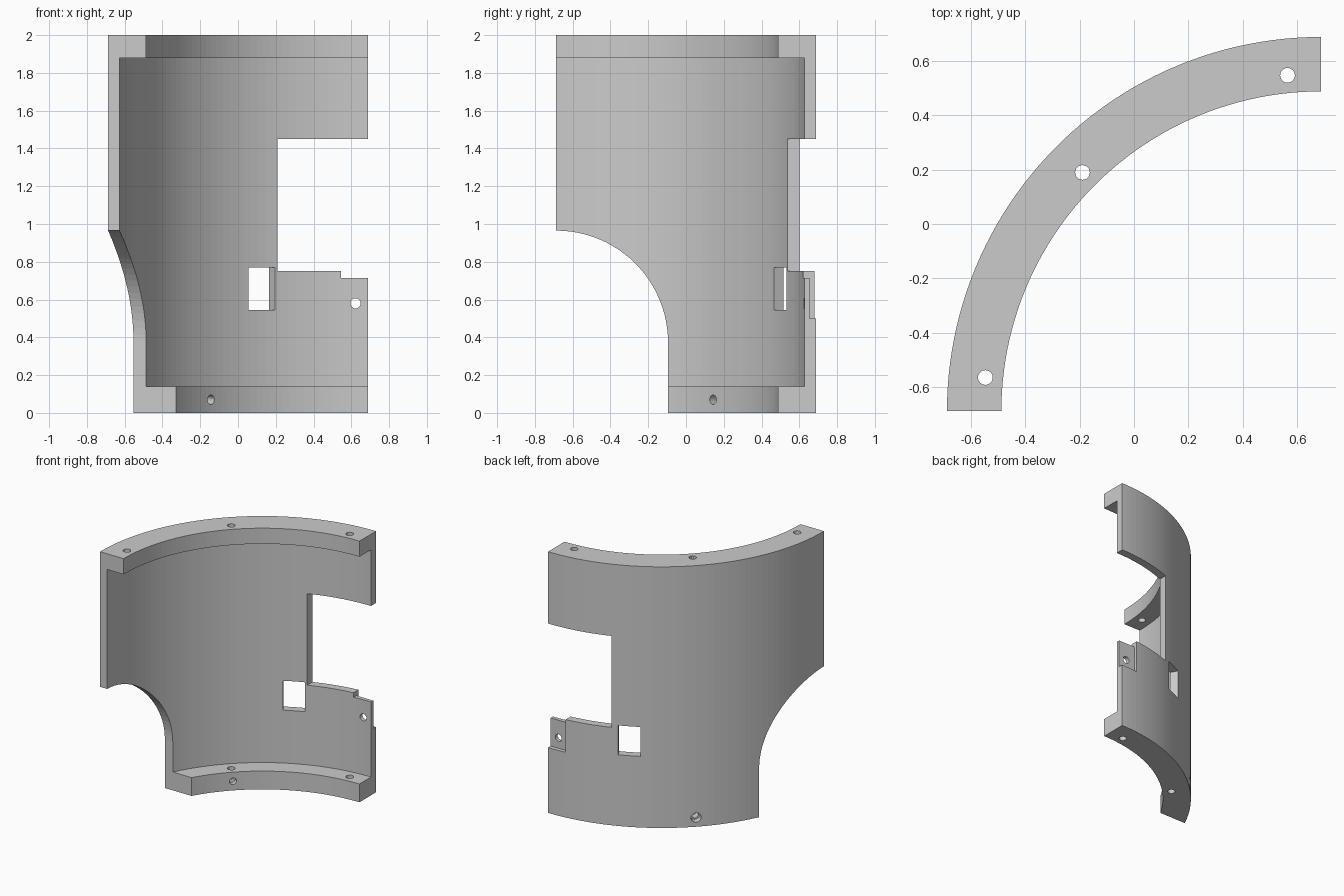
import bpy, bmesh
from math import pi, sin, cos, radians
from mathutils import Matrix, Vector

cube = bpy.data.objects.get("Cube")
if cube:
    bpy.data.objects.remove(cube)

HALF = 0.6875                       # half width of the quarter shell
R_OUT, R_IN, R_FLANGE = 1.375, 1.315, 1.175
AXIS = Vector((HALF, -HALF, 0))     # axis of the cylinder

grey = bpy.data.materials.new("light_grey")
grey.use_nodes = True
COLOUR = (0.6, 0.6, 0.6, 1)
grey.diffuse_color = COLOUR
grey.node_tree.nodes["Principled BSDF"].inputs["Base Color"].default_value = COLOUR


def make(name, bm):
    bmesh.ops.recalc_face_normals(bm, faces=bm.faces)
    mesh = bpy.data.meshes.new(name)
    bm.to_mesh(mesh)
    bm.free()
    mesh.materials.append(grey)
    ob = bpy.data.objects.new(name, mesh)
    bpy.context.collection.objects.link(ob)
    return ob


def box(name, x, y, z, turn=0):
    bm = bmesh.new()
    size = Matrix.Diagonal((x[1] - x[0], y[1] - y[0], z[1] - z[0], 1))
    mid = Matrix.Translation([(a + b) / 2 for a, b in (x, y, z)])
    bmesh.ops.create_cube(bm, size=1, matrix=Matrix.Rotation(turn, 4, "Z") @ mid @ size)
    return make(name, bm)


def rod(name, centre, direction, radius, length):
    bm = bmesh.new()
    turn = Vector(direction).to_track_quat("Z", "Y").to_matrix().to_4x4()
    bmesh.ops.create_cone(bm, cap_ends=True, segments=24, radius1=radius, radius2=radius,
                          depth=length, matrix=Matrix.Translation(centre) @ turn)
    return make(name, bm)


def polar(radius, angle, z):
    a = radians(angle)
    return AXIS + Vector((radius * cos(a), radius * sin(a), z))


# Quarter shell with a flange at the top and bottom
profile = [(R_FLANGE, 0), (R_OUT, 0), (R_OUT, 2), (R_FLANGE, 2),
           (R_FLANGE, 1.88), (R_IN, 1.88), (R_IN, 0.14), (R_FLANGE, 0.14)]
bm = bmesh.new()
STEPS = 48
rings = [[bm.verts.new(polar(r, 90 + 90 * i / STEPS, z)) for r, z in profile]
         for i in range(STEPS + 1)]
for a, b in zip(rings, rings[1:]):
    for j in range(len(profile)):
        k = (j + 1) % len(profile)
        bm.faces.new((a[j], a[k], b[k], b[j]))
bm.faces.new(rings[0])
bm.faces.new(rings[-1])
shell = make("quarter_shell", bm)

# Side arch: straight jamb and quarter-round top, pushed through along x
EDGE, FAR, TOP = -0.095, -0.9, 0.965
radius = EDGE + HALF
spring = TOP - radius
arch = [(FAR, -0.1), (EDGE, -0.1)]
arch += [(-HALF + radius * cos(pi / 2 * i / 24), spring + radius * sin(pi / 2 * i / 24))
         for i in range(25)]
arch.append((FAR, TOP))
bm = bmesh.new()
face = bm.faces.new([bm.verts.new((-1, y, z)) for y, z in arch])
side = bmesh.ops.extrude_face_region(bm, geom=[face])["geom"]
bmesh.ops.translate(bm, vec=(1, 0, 0), verts=[v for v in side if isinstance(v, bmesh.types.BMVert)])
cutters = [make("arch_cutter", bm)]

# Large opening, stepped tab, flat tab seat and slanted small window
cutters += [
    box("opening_cutter", (0.21, 0.9), (0.2, 0.9), (0.75, 1.45)),
    box("tab_step_cutter", (0.545, 0.9), (0.2, 0.9), (0.715, 0.8)),
    box("tab_seat_cutter", (0.545, 0.9), (0.655, 0.9), (0.5, 0.8)),
    box("window_cutter", (0.28, 0.435), (0.2, 0.6), (0.545, 0.77), radians(30)),
    rod("tab_hole_cutter", (0.622, 0.65, 0.58), (0, 1, 0), 0.027, 0.3),
]

# Bolt holes through the flanges
for i, angle in enumerate((95.7, 135, 174.3)):
    cutters.append(rod(f"bolt_cutter_{i}", polar(1.24, angle, 1), (0, 0, 1), 0.027, 2.4))

# Radial screw hole with a counterbore on the outside
outward = (-1, 1, 0)
cutters.append(rod("screw_cutter", polar(1.275, 135, 0.07), outward, 0.025, 0.4))
cutters.append(rod("counterbore_cutter", polar(R_OUT, 135, 0.07), outward, 0.036, 0.1))

# Cut everything out of the shell, then discard the cutters
for cutter in cutters:
    mod = shell.modifiers.new(cutter.name, "BOOLEAN")
    mod.operation = "DIFFERENCE"
    mod.solver = "EXACT"
    mod.object = cutter
bpy.context.view_layer.objects.active = shell
shell.select_set(True)
for mod in list(shell.modifiers):
    bpy.ops.object.modifier_apply(modifier=mod.name)
for cutter in cutters:
    bpy.data.objects.remove(cutter)
